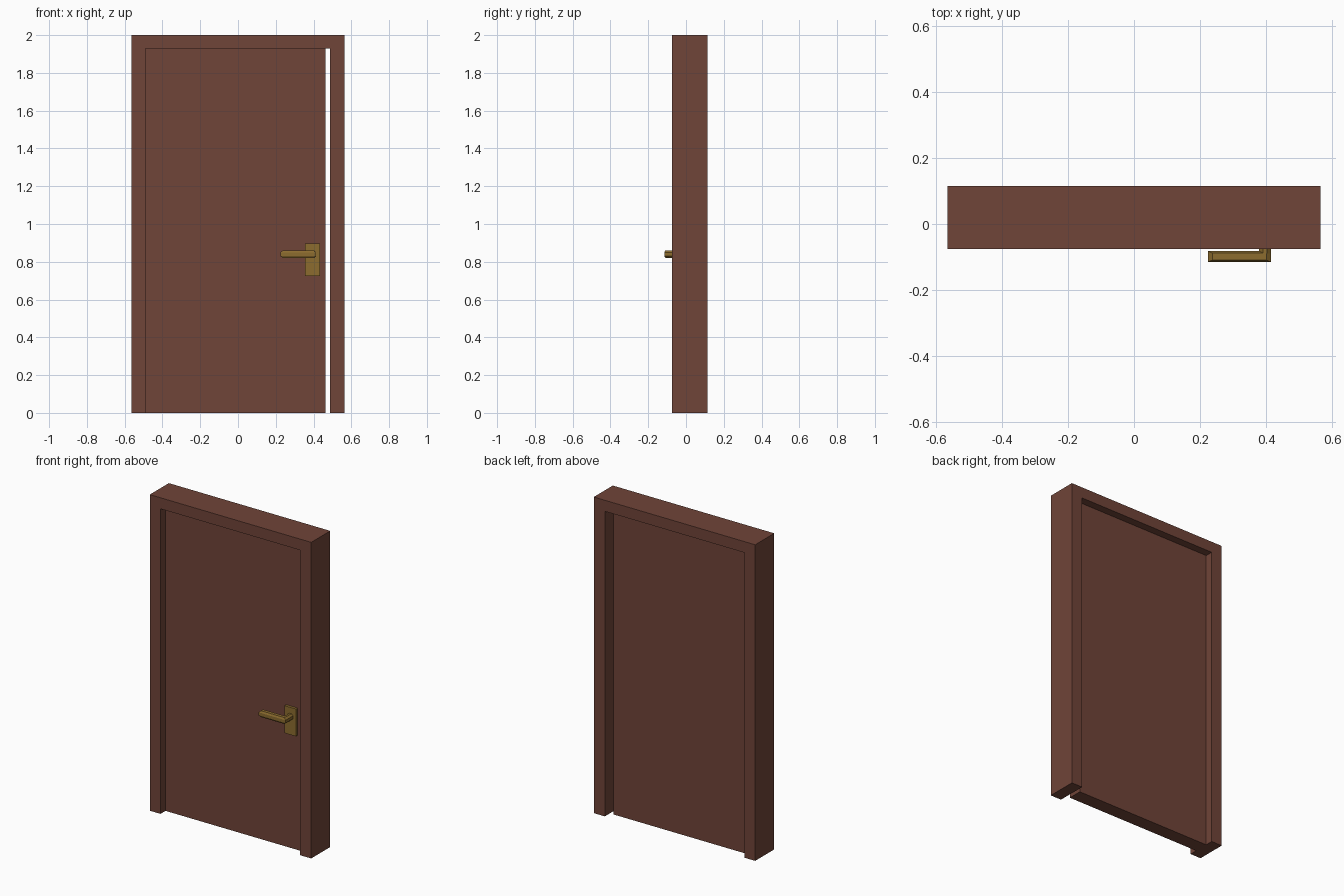
import bpy, bmesh

if "Cube" in bpy.data.objects:
    bpy.data.objects.remove(bpy.data.objects["Cube"])


def material(name, rgb):
    m = bpy.data.materials.new(name)
    m.diffuse_color = (*rgb, 1)
    m.use_nodes = True
    m.node_tree.nodes["Principled BSDF"].inputs["Base Color"].default_value = m.diffuse_color
    return m


wood = material("brown wood", (0.162, 0.058, 0.040))
brass = material("aged brass", (0.262, 0.150, 0.028))


def loft(name, rings, mat):
    """Join matching rings of points into a closed solid."""
    bm = bmesh.new()
    vs = [[bm.verts.new(p) for p in r] for r in rings]
    n = len(rings[0])
    for a, b in zip(vs, vs[1:]):
        for i in range(n):
            j = (i + 1) % n
            bm.faces.new((a[i], a[j], b[j], b[i]))
    bm.faces.new(vs[0])
    bm.faces.new(vs[-1])
    bmesh.ops.recalc_face_normals(bm, faces=bm.faces)
    me = bpy.data.meshes.new(name)
    bm.to_mesh(me)
    bm.free()
    me.materials.append(mat)
    ob = bpy.data.objects.new(name, me)
    bpy.context.collection.objects.link(ob)
    return ob


def rect(x0, x1, y0, y1, z, ix=0, iy=0):
    return [(x0 + ix, y0 + iy, z), (x1 - ix, y0 + iy, z),
            (x1 - ix, y1 - iy, z), (x0 + ix, y1 - iy, z)]


def box(name, x0, x1, y0, y1, z0, z1, mat):
    return loft(name, [rect(x0, x1, y0, y1, z0), rect(x0, x1, y0, y1, z1)], mat)


def chamfered(name, x0, x1, y0, y1, z0, z1, ix, iy, iz, mat):
    """Bar whose top and bottom edges are sloped."""
    return loft(name, [rect(x0, x1, y0, y1, z0, ix, iy),
                       rect(x0, x1, y0, y1, z0 + iz),
                       rect(x0, x1, y0, y1, z1 - iz),
                       rect(x0, x1, y0, y1, z1, ix, iy)], mat)


# Door frame: U-shaped outline pushed through the wall depth
outline = [(-0.565, 0), (-0.565, 2), (0.565, 2), (0.565, 0),
           (0.488, 0), (0.488, 1.93), (-0.49, 1.93), (-0.49, 0)]
loft("door_frame", [[(x, y, z) for x, z in outline] for y in (-0.075, 0.115)], wood)

# Door leaf, recessed on both sides with a gap at the latch side
box("door_leaf", -0.49, 0.463, -0.025, 0.065, 0, 1.93, wood)

# Handle: plate, shank and lever
box("handle_plate", 0.355, 0.435, -0.042, -0.025, 0.725, 0.898, brass)
chamfered("handle_shank", 0.379, 0.414, -0.09, -0.035, 0.82, 0.86, 0.011, 0, 0.011, brass)
chamfered("handle_lever", 0.224, 0.414, -0.115, -0.082, 0.82, 0.86, 0.013, 0.006, 0.011, brass)
